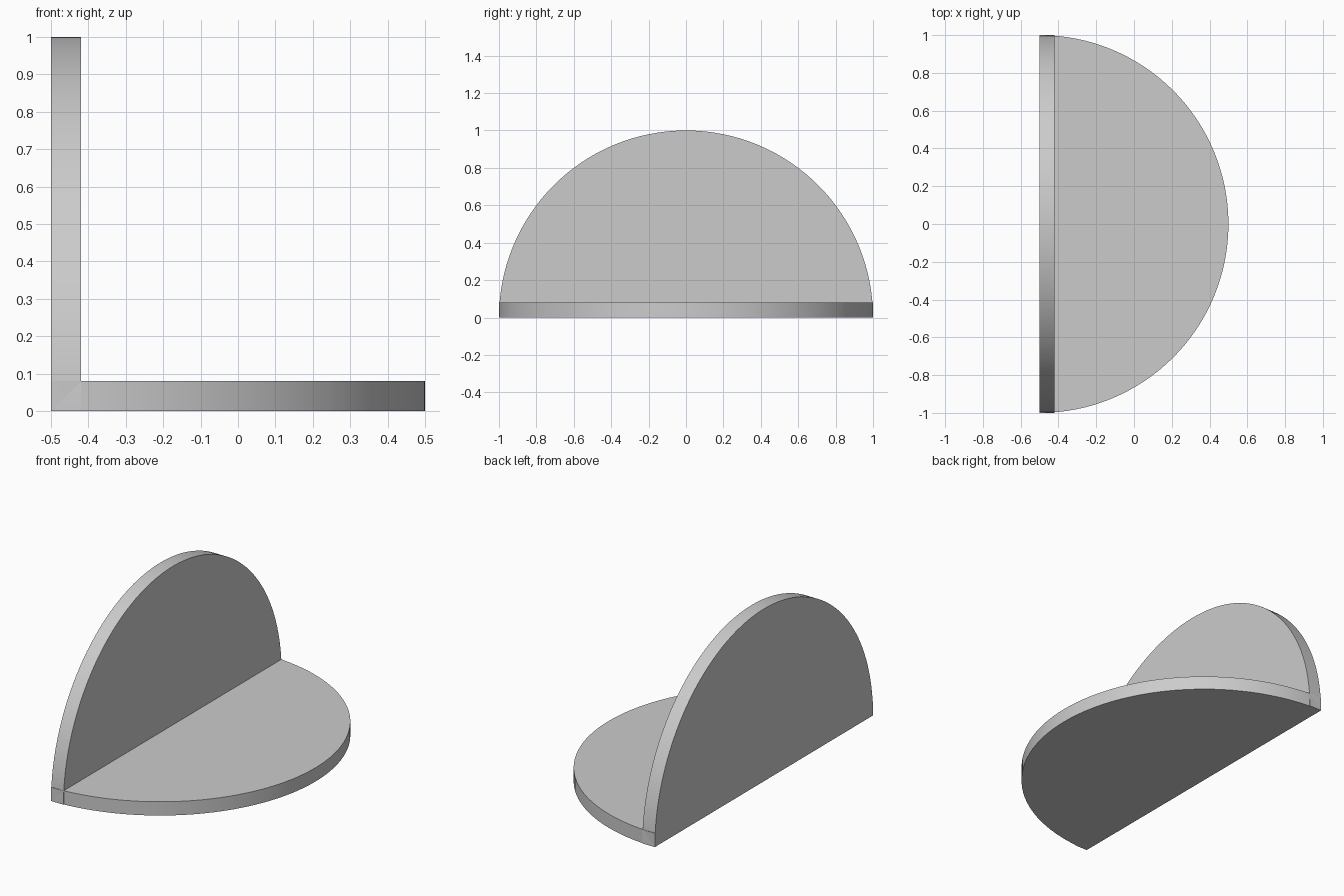
import bpy
import bmesh
import math
from mathutils import Matrix

THICKNESS = 0.08
SEGMENTS = 64

cube = bpy.data.objects.get("Cube")
if cube:
    bpy.data.objects.remove(cube, do_unlink=True)

# Single plain grey finish
grey = bpy.data.materials.new("plain grey")
grey.use_nodes = True
colour = (0.6, 0.6, 0.6, 1.0)
grey.diffuse_color = colour
grey.node_tree.nodes["Principled BSDF"].inputs["Base Color"].default_value = colour


def half_disc(name, turn):
    """Half disc bulging along +x, extruded up, then turned into place."""
    bm = bmesh.new()
    angles = [math.pi * (i / SEGMENTS - 0.5) for i in range(SEGMENTS + 1)]
    rim = [bm.verts.new((math.cos(a), math.sin(a), 0)) for a in angles]
    face = bm.faces.new(rim)
    top = bmesh.ops.extrude_face_region(bm, geom=[face])["geom"]
    top_verts = [v for v in top if isinstance(v, bmesh.types.BMVert)]
    bmesh.ops.translate(bm, verts=top_verts, vec=(0, 0, THICKNESS))
    bmesh.ops.transform(bm, verts=bm.verts, matrix=turn)
    bmesh.ops.translate(bm, verts=bm.verts, vec=(-0.5, 0, 0))
    bmesh.ops.recalc_face_normals(bm, faces=bm.faces)
    mesh = bpy.data.meshes.new(name)
    bm.to_mesh(mesh)
    bm.free()
    mesh.materials.append(grey)
    obj = bpy.data.objects.new(name, mesh)
    bpy.context.collection.objects.link(obj)
    bpy.ops.object.select_all(action="DESELECT")
    obj.select_set(True)
    bpy.context.view_layer.objects.active = obj
    bpy.ops.object.shade_smooth_by_angle(angle=math.radians(30))
    return obj


# Flat base, and the upright panel with x and z swapped
swap_xz = Matrix(((0, 0, 1, 0), (0, 1, 0, 0), (1, 0, 0, 0), (0, 0, 0, 1)))
half_disc("base_half_disc", Matrix.Identity(4))
half_disc("upright_half_disc", swap_xz)
